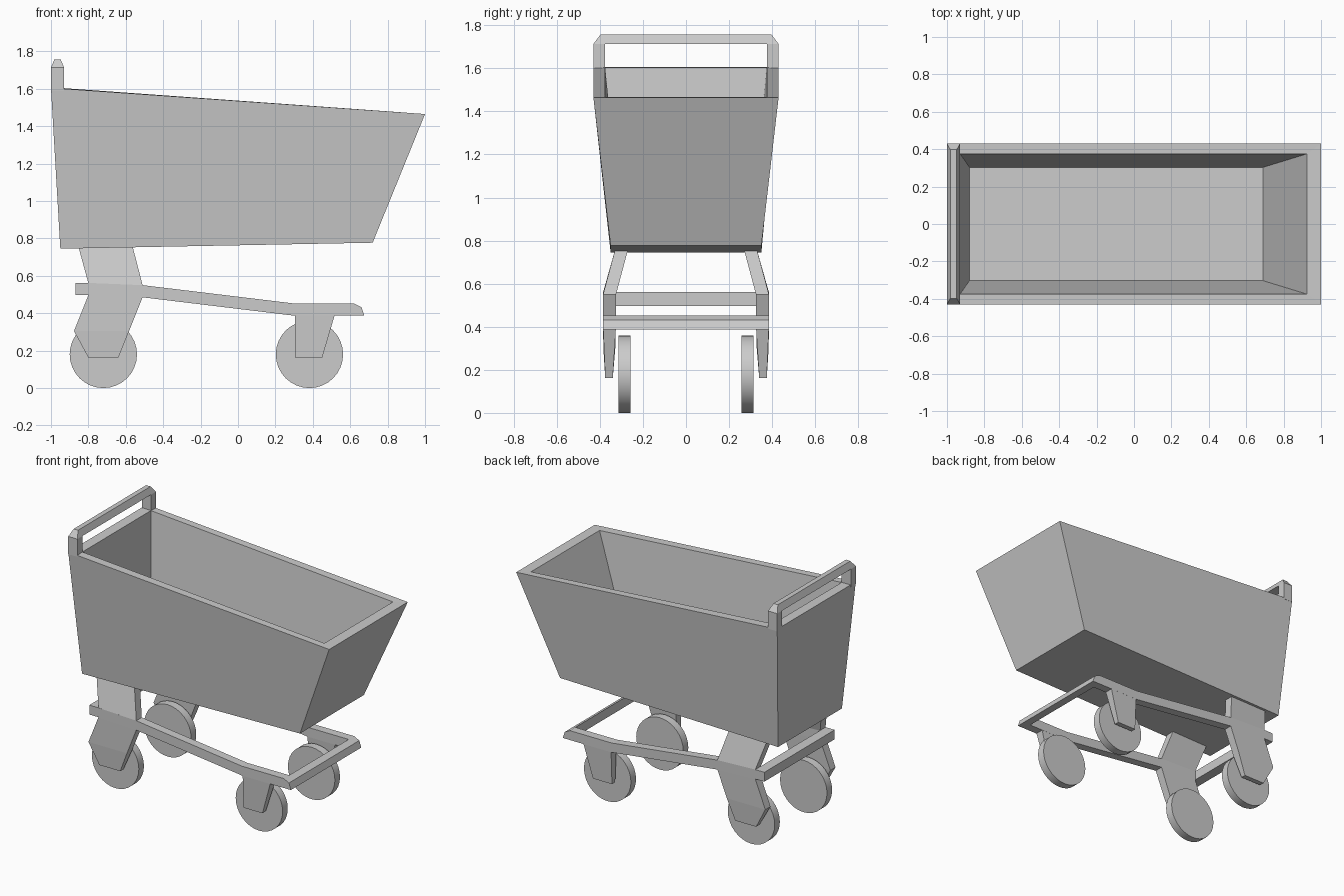
import bpy, bmesh, math
from mathutils import Matrix

if "Cube" in bpy.data.objects:
    bpy.data.objects.remove(bpy.data.objects["Cube"])


def finish(name, bm, mirror=False):
    bmesh.ops.recalc_face_normals(bm, faces=bm.faces)
    mesh = bpy.data.meshes.new(name)
    bm.to_mesh(mesh)
    bm.free()
    ob = bpy.data.objects.new(name, mesh)
    bpy.context.collection.objects.link(ob)
    if mirror:
        mod = ob.modifiers.new("Mirror", 'MIRROR')
        mod.use_axis = (False, True, False)
        mod.use_mirror_merge = False
    return ob


def bridge(bm, rings):
    for a, b in zip(rings, rings[1:]):
        for i in range(len(a)):
            j = (i + 1) % len(a)
            bm.faces.new((a[i], a[j], b[j], b[i]))
    bm.faces.new(rings[0])
    bm.faces.new(rings[-1])


def loft(name, rows, mirror=False):
    """Stack of rectangles; each row is x0, x1, y0, y1, z at x0, z at x1."""
    bm = bmesh.new()
    rings = [[bm.verts.new(p) for p in
              ((x0, y0, z0), (x1, y0, z1), (x1, y1, z1), (x0, y1, z0))]
             for x0, x1, y0, y1, z0, z1 in rows]
    bridge(bm, rings)
    return finish(name, bm, mirror)


def prism(name, profile, y0, y1, mirror=False):
    """Side profile in x, z extruded across y."""
    bm = bmesh.new()
    bridge(bm, [[bm.verts.new((x, y, z)) for x, z in profile] for y in (y0, y1)])
    return finish(name, bm, mirror)


# Basket: outer shell, over the rim, down to the inner floor
loft("basket", [
    (-0.95, 0.72, -0.35, 0.35, 0.745, 0.777),
    (-1.00, 1.00, -0.43, 0.43, 1.605, 1.465),
    (-0.93, 0.925, -0.375, 0.375, 1.603, 1.467),
    (-0.88, 0.69, -0.303, 0.303, 0.835, 0.87)])

# Push handle: two posts and a chamfered bar
loft("handle_post", [
    (-1.0, -0.93, 0.375, 0.43, 1.59, 1.59),
    (-1.0, -0.93, 0.375, 0.43, 1.713, 1.713)], mirror=True)
loft("handle_bar", [
    (-1.0, -0.93, -0.43, 0.43, 1.713, 1.713),
    (-0.982, -0.948, -0.397, 0.397, 1.757, 1.757)])

# Lower frame: side rails and cross bars
prism("side_rail", [
    (-0.87, 0.562), (-0.80, 0.562), (-0.51, 0.55), (0.30, 0.452), (0.62, 0.452),
    (0.62, 0.387), (0.30, 0.387), (-0.51, 0.485), (-0.80, 0.497), (-0.87, 0.497)],
    0.325, 0.385, mirror=True)
prism("rear_cross_bar", [
    (-0.87, 0.562), (-0.80, 0.562), (-0.80, 0.497), (-0.87, 0.497)], -0.385, 0.385)
prism("front_cross_bar", [
    (0.62, 0.452), (0.66, 0.432), (0.675, 0.387), (0.62, 0.387)], -0.385, 0.385)

# Rear legs running from basket to wheel
loft("rear_leg", [
    (-0.853, -0.563, 0.27, 0.33, 0.755, 0.755),
    (-0.80, -0.51, 0.325, 0.385, 0.56, 0.55),
    (-0.80, -0.51, 0.325, 0.385, 0.497, 0.485),
    (-0.877, -0.582, 0.328, 0.384, 0.305, 0.305),
    (-0.80, -0.64, 0.34, 0.375, 0.162, 0.162)], mirror=True)

# Front wheel forks
loft("front_fork", [
    (0.305, 0.52, 0.325, 0.385, 0.40, 0.40),
    (0.305, 0.45, 0.34, 0.375, 0.162, 0.162)], mirror=True)

# Wheels
for name, x in (("rear_wheel", -0.72), ("front_wheel", 0.382)):
    bm = bmesh.new()
    bmesh.ops.create_cone(
        bm, cap_ends=True, segments=32, radius1=0.18, radius2=0.18, depth=0.056,
        matrix=Matrix.Translation((x, 0.286, 0.18)) @ Matrix.Rotation(math.pi / 2, 4, 'X'))
    wheel = finish(name, bm, mirror=True)
    bpy.context.view_layer.objects.active = wheel
    wheel.select_set(True)
    bpy.ops.object.shade_smooth_by_angle()
    wheel.select_set(False)
